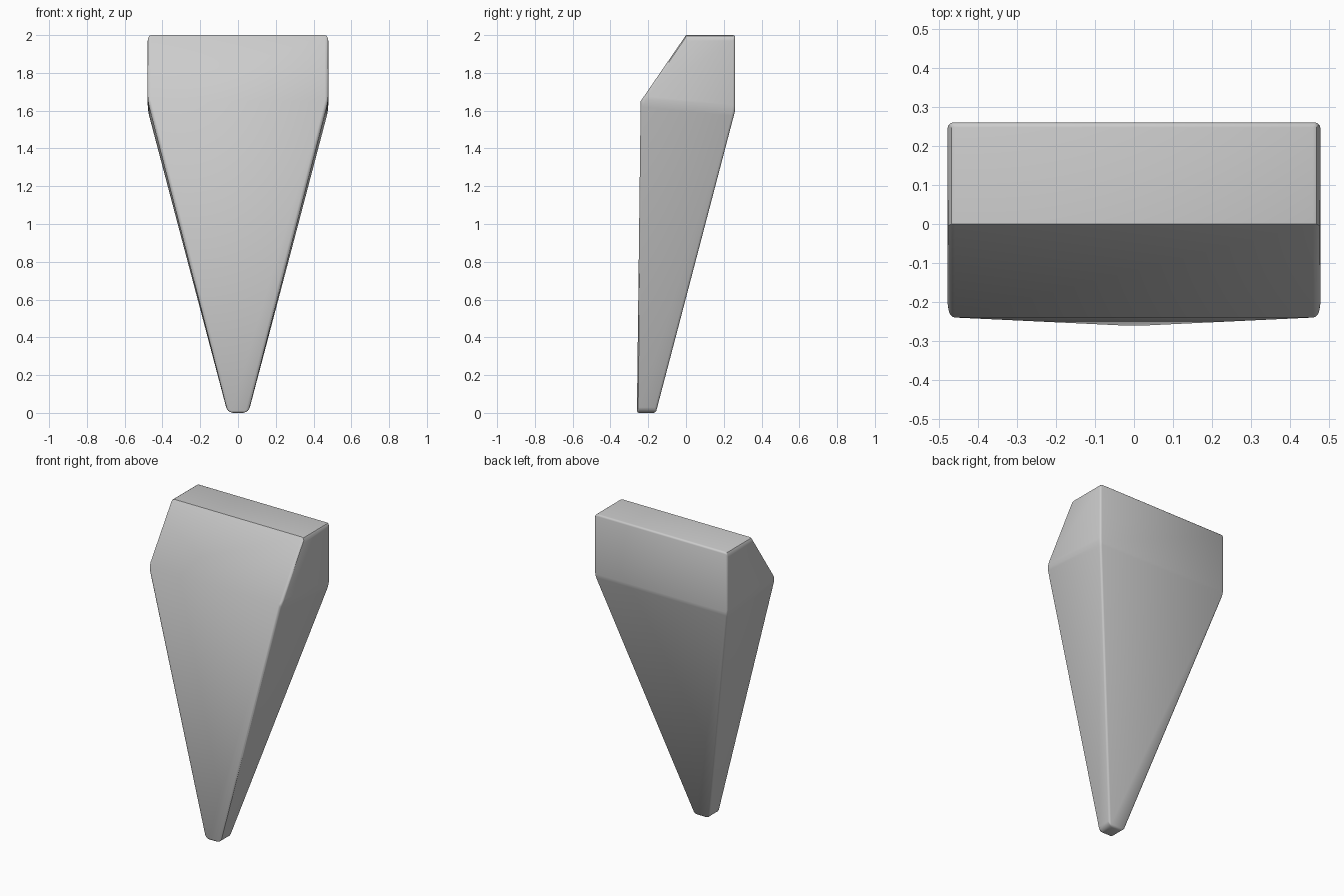
import bpy
import bmesh
import math

cube = bpy.data.objects.get("Cube")
if cube:
    bpy.data.objects.remove(cube, do_unlink=True)

# Plain grey material
grey = bpy.data.materials.new("plain grey")
grey.use_nodes = True
colour = (0.6, 0.6, 0.6, 1)
grey.diffuse_color = colour
grey.node_tree.nodes["Principled BSDF"].inputs["Base Color"].default_value = colour

# Cross-sections from tip to top: half width, front y, front z, back y, back z
sections = [
    (0.055, -0.26, 0.0, -0.16, 0.0),
    (0.478, -0.24, 1.65, 0.26, 1.60),
    (0.478, 0.0, 2.0, 0.26, 2.0),
]
bm = bmesh.new()
rings = []
for w, fy, fz, by, bz in sections:
    corners = [(-w, fy, fz), (w, fy, fz), (w, by, bz), (-w, by, bz)]
    rings.append([bm.verts.new(c) for c in corners])
for low, high in zip(rings, rings[1:]):
    for i in range(4):
        j = (i + 1) % 4
        bm.faces.new((low[i], low[j], high[j], high[i]))
bm.faces.new(rings[0][::-1])
bm.faces.new(rings[-1])

# Wide rounding on edges running front to back, narrow on the rims,
# none on the two crisp front edges
weights = bm.edges.layers.float.new("bevel_weight_edge")
crisp = [set(ring[:2]) for ring in rings[1:]]
for e in bm.edges:
    a, b = e.verts
    if set(e.verts) in crisp:
        e[weights] = 0.0
    elif abs(a.co.x - b.co.x) < 0.001 and abs(a.co.z - b.co.z) < 0.1:
        e[weights] = 1.0
    else:
        e[weights] = 0.4
bmesh.ops.recalc_face_normals(bm, faces=bm.faces)
mesh = bpy.data.meshes.new("wedge_body")
bm.to_mesh(mesh)
bm.free()
mesh.materials.append(grey)
body = bpy.data.objects.new("wedge_body", mesh)
bpy.context.collection.objects.link(body)

# Rounded edges and smooth shading
bevel = body.modifiers.new("rounded edges", "BEVEL")
bevel.limit_method = "WEIGHT"
bevel.width = 0.03
bevel.segments = 3
bpy.context.view_layer.objects.active = body
body.select_set(True)
bpy.ops.object.modifier_apply(modifier=bevel.name)
bpy.ops.object.shade_smooth_by_angle(angle=math.radians(30))
